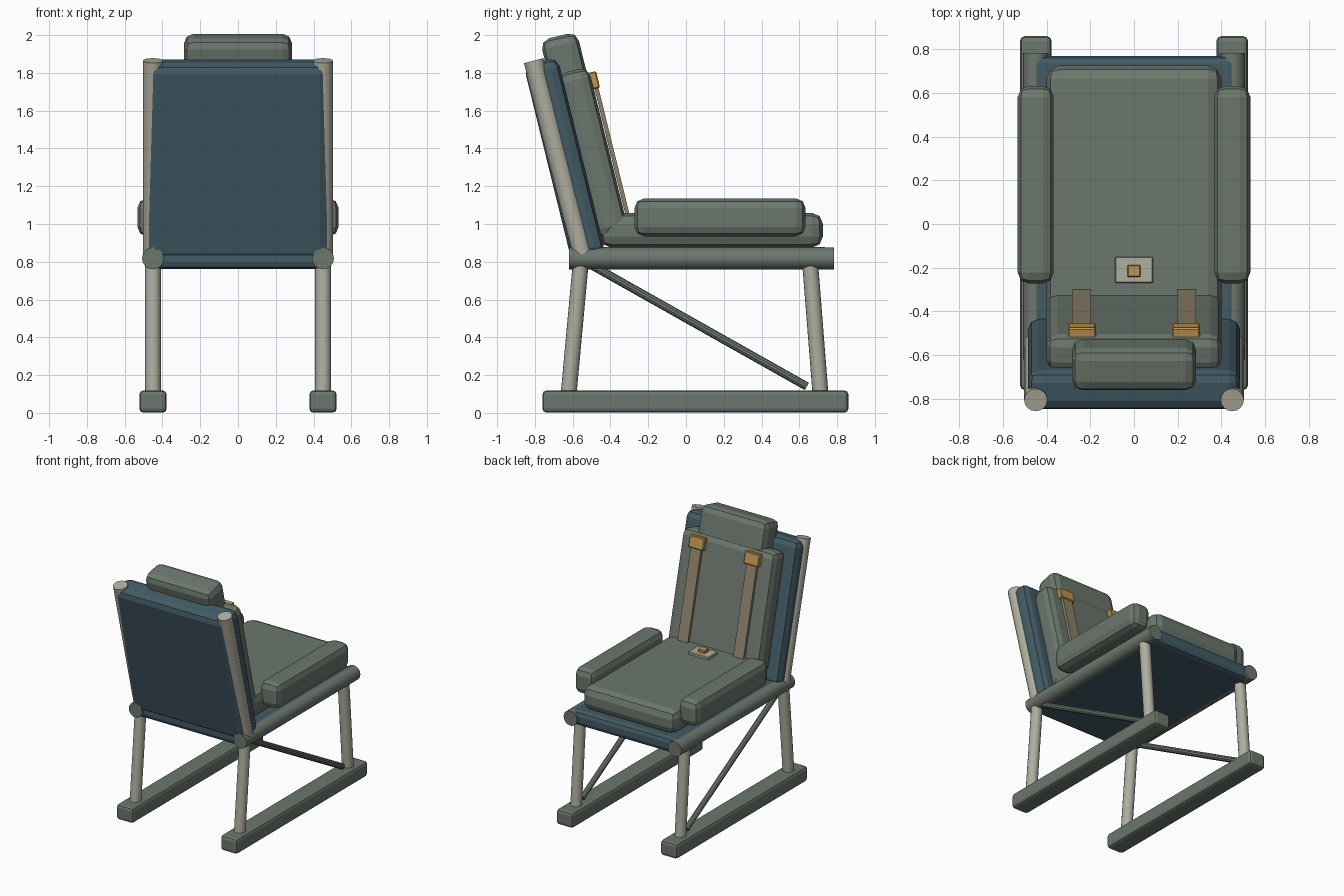
import bpy
from math import radians
from mathutils import Vector

cube = bpy.data.objects.get("Cube")
if cube:
    bpy.data.objects.remove(cube, do_unlink=True)


def material(name, rgb):
    m = bpy.data.materials.new(name)
    m.use_nodes = True
    m.diffuse_color = (*rgb, 1)
    m.node_tree.nodes["Principled BSDF"].inputs["Base Color"].default_value = (*rgb, 1)
    return m


green = material("grey_green", (0.15, 0.185, 0.155))
teal = material("dark_teal", (0.055, 0.105, 0.13))
pale = material("pale_metal", (0.42, 0.42, 0.35))
tan = material("tan_webbing", (0.27, 0.22, 0.15))
gold = material("gold", (0.52, 0.30, 0.085))

TILT = radians(13.8)  # recline of the backrest


def box(name, loc, size, mat, bevel=0.0, tilt=0.0, segments=2):
    bpy.ops.mesh.primitive_cube_add(size=1, location=loc, rotation=(tilt, 0, 0))
    ob = bpy.context.object
    ob.name = name
    ob.scale = size
    bpy.ops.object.transform_apply(location=False, rotation=False, scale=True)
    ob.data.materials.append(mat)
    if bevel:
        mod = ob.modifiers.new("soft_edges", "BEVEL")
        mod.width = bevel
        mod.segments = segments
    return ob


def tube(name, a, b, radius, mat, sides=16):
    a, b = Vector(a), Vector(b)
    bpy.ops.mesh.primitive_cylinder_add(vertices=sides, radius=radius,
                                        depth=(b - a).length, location=(a + b) / 2)
    ob = bpy.context.object
    ob.name = name
    ob.rotation_euler = (b - a).to_track_quat("Z", "Y").to_euler()
    ob.data.materials.append(mat)
    bpy.ops.object.shade_smooth_by_angle(angle=radians(35))
    return ob


# Seat pan and back shell
box("seat_pan", (0, 0.08, 0.82), (0.95, 1.38, 0.115), teal, 0.035)
box("back_shell", (0, -0.642, 1.34), (0.97, 0.185, 1.075), teal, 0.05, TILT)

# Cushions
box("seat_cushion", (0, 0.135, 0.967), (0.80, 1.18, 0.185), green, 0.06)
box("back_cushion", (0, -0.492, 1.375), (0.80, 0.17, 0.90), green, 0.05, TILT)
box("headrest", (0, -0.645, 1.869), (0.57, 0.20, 0.26), green, 0.05, TILT)

# Harness lock on the seat
box("lock_plate", (0, -0.21, 1.066), (0.175, 0.12, 0.025), pale, 0.004, segments=1)
box("lock_button", (0, -0.215, 1.085), (0.06, 0.055, 0.03), gold, 0.004, segments=1)

for side, s in (("left", 1), ("right", -1)):
    x = 0.45 * s
    # Base frame
    box(side + "_skid", (x, 0.05, 0.06), (0.145, 1.62, 0.118), green, 0.022)
    tube(side + "_seat_rail", (x, -0.62, 0.818), (x, 0.783, 0.818), 0.058, green)
    tube(side + "_back_leg", (x, -0.625, 0.06), (x, -0.555, 0.82), 0.042, pale)
    tube(side + "_front_leg", (x, 0.715, 0.06), (x, 0.655, 0.82), 0.042, pale)
    tube(side + "_brace", (x, -0.55, 0.81), (x, 0.64, 0.14), 0.022, green, 10)
    tube(side + "_back_post", (x, -0.545, 0.83), (x, -0.806, 1.865), 0.053, pale)
    # Armrest
    box(side + "_armrest", (x, 0.18, 1.035), (0.165, 0.905, 0.20), green, 0.05)
    # Shoulder strap and its buckle
    box(side + "_strap", (0.24 * s, -0.392, 1.385), (0.088, 0.022, 0.70), tan, 0.0, TILT)
    box(side + "_buckle", (0.238 * s, -0.49, 1.76), (0.128, 0.05, 0.09), gold, 0.006, TILT, 1)
